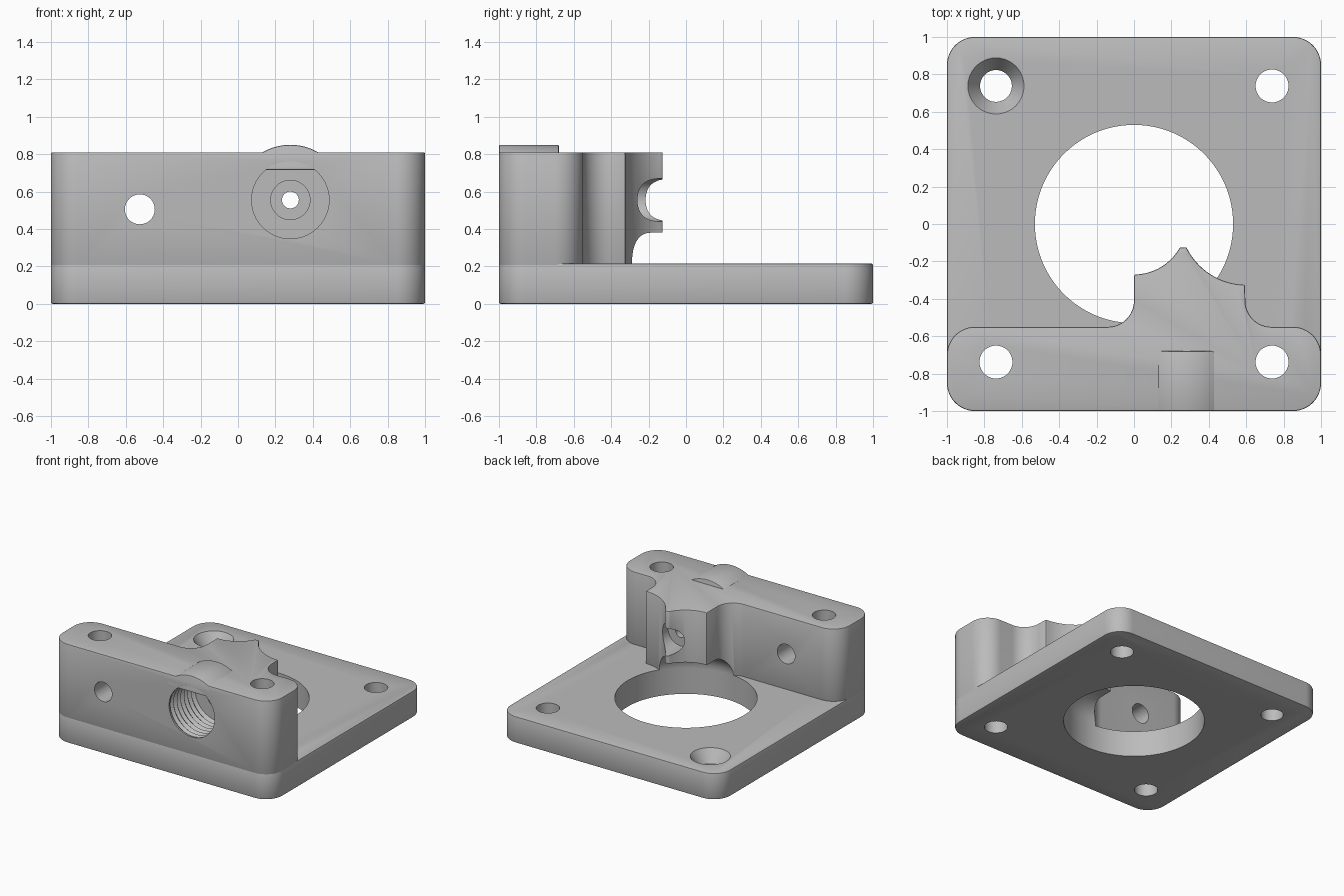
import bpy
import bmesh
from math import sin, cos, pi, radians
from mathutils import Matrix

cube = bpy.data.objects.get("Cube")
if cube:
    bpy.data.objects.remove(cube, do_unlink=True)

grey = bpy.data.materials.new("matte_grey")
grey.use_nodes = True
colour = (0.5, 0.5, 0.5, 1.0)
grey.diffuse_color = colour
grey.node_tree.nodes["Principled BSDF"].inputs["Base Color"].default_value = colour


def finish_mesh(bm, name):
    """Turn a bmesh into a linked object."""
    bmesh.ops.recalc_face_normals(bm, faces=bm.faces)
    mesh = bpy.data.meshes.new(name)
    bm.to_mesh(mesh)
    bm.free()
    obj = bpy.data.objects.new(name, mesh)
    bpy.context.collection.objects.link(obj)
    mesh.materials.append(grey)
    return obj


def arc(cx, cy, radius, start, end, steps=12):
    """Points along an arc, angles in degrees."""
    points = []
    for i in range(steps + 1):
        angle = radians(start + (end - start) * i / steps)
        points.append((cx + radius * cos(angle), cy + radius * sin(angle)))
    return points


def prism(name, outline, bottom, top, matrix=Matrix()):
    """Extrude an outline upwards, then place it."""
    bm = bmesh.new()
    low = [bm.verts.new((x, y, bottom)) for x, y in outline]
    high = [bm.verts.new((x, y, top)) for x, y in outline]
    bm.faces.new(low)
    bm.faces.new(high)
    count = len(outline)
    for i in range(count):
        j = (i + 1) % count
        bm.faces.new((low[i], low[j], high[j], high[i]))
    bm.transform(matrix)
    return finish_mesh(bm, name)


def lathe(name, profile, matrix=Matrix(), sides=64):
    """Revolve (radius, height) pairs into a closed solid."""
    bm = bmesh.new()
    rings = []
    for radius, height in profile:
        rings.append([bm.verts.new((radius * cos(2 * pi * i / sides),
                                    radius * sin(2 * pi * i / sides), height))
                      for i in range(sides)])
    for a, b in zip(rings, rings[1:]):
        for i in range(sides):
            j = (i + 1) % sides
            bm.faces.new((a[i], a[j], b[j], b[i]))
    bm.faces.new(rings[0])
    bm.faces.new(rings[-1])
    bm.transform(matrix)
    obj = finish_mesh(bm, name)
    obj.hide_render = True
    return obj


def apply_all(obj):
    bpy.ops.object.select_all(action='DESELECT')
    obj.select_set(True)
    bpy.context.view_layer.objects.active = obj
    for name in [m.name for m in obj.modifiers]:
        bpy.ops.object.modifier_apply(modifier=name)


def machine(obj, cutters, width=0.008):
    """Break the sharp edges, drill the cutters out and shade."""
    bevel = obj.modifiers.new("edge_break", 'BEVEL')
    bevel.width = width
    bevel.segments = 2
    bevel.limit_method = 'ANGLE'
    bevel.angle_limit = radians(50)
    bevel.use_clamp_overlap = False
    for cutter in cutters:
        cut = obj.modifiers.new(cutter.name, 'BOOLEAN')
        cut.operation = 'DIFFERENCE'
        cut.solver = 'EXACT'
        cut.object = cutter
    apply_all(obj)
    bpy.ops.object.shade_smooth_by_angle(angle=radians(30))


along_y = Matrix.Rotation(-pi / 2, 4, 'X')
plate_top, block_top = 0.215, 0.81
tube_x, tube_z = 0.28, 0.555
corner, inner = 0.15, 0.85

# Square base plate
plate_outline = (arc(inner, -inner, corner, -90, 0) + arc(inner, inner, corner, 0, 90)
                 + arc(-inner, inner, corner, 90, 180) + arc(-inner, -inner, corner, 180, 270))
base_plate = prism("base_plate", plate_outline, 0, plate_top)

# Upright block with the guide nose scooped by two round reliefs
block_outline = (
    arc(inner, -inner, corner, -90, 0)
    + arc(inner, -0.7, corner, 0, 90)
    + arc(0.735, -0.41, 0.14, -90, -180)
    + arc(0.6, 0.03, 0.355, -91, -154.3, 20)
    + arc(0, 0.01, 0.28, -29, -90, 16)
    + arc(-0.14, -0.41, 0.14, 0, -90)
    + arc(-inner, -0.7, corner, 90, 180)
    + arc(-inner, -inner, corner, 180, 270))
guide_block = prism("guide_block", block_outline, plate_top - 0.015, block_top)

# Raised crown over the threaded socket
crown = prism("socket_crown", arc(0, 0, 0.295, 33, 147, 24), -1, -0.68,
              Matrix.Translation((tube_x, 0, tube_z)) @ Matrix.Rotation(pi / 2, 4, 'X')
              @ Matrix.Scale(-1, 4, (0, 0, 1)))

# Central opening with a rounded roof inside the nose
opening = lathe("opening_cutter", [(0.53, -0.1), (0.53, 0.21)]
                + arc(0.37, 0.22, 0.16, 0, 90, 10), sides=96)

# Corner screw holes, one of them countersunk
screw = 0.738
screw_holes = []
for sx in (-1, 1):
    for sy in (-1, 1):
        if (sx, sy) == (-1, 1):
            shape = [(0.085, -0.1), (0.085, 0.12), (0.15, plate_top), (0.15, 0.4)]
        else:
            shape = [(0.088, -0.1), (0.088, 1)]
        place = Matrix.Translation((sx * screw, sy * screw, 0))
        screw_holes.append(lathe("screw_cutter", shape, place, 40))

# Pivot hole through the block
pivot = lathe("pivot_cutter", [(0.08, -1.1), (0.08, -0.4)],
              Matrix.Translation((-0.525, 0, 0.505)) @ along_y, 40)

# Threaded socket, tube seat, narrow feed hole and rear relief
socket_profile = [(0.207, -1.1)]
pitch = 0.046
for turn in range(7):
    y = -0.985 + turn * pitch
    socket_profile += [(0.207, y), (0.225, y + pitch / 2)]
socket_profile += [(0.207, -0.66), (0.105, -0.66), (0.105, -0.48), (0.045, -0.48),
                   (0.045, -0.33), (0.115, -0.33), (0.115, 0.1)]
socket = lathe("socket_cutter", socket_profile,
               Matrix.Translation((tube_x, 0, tube_z)) @ along_y)

# Cut everything out
machine(base_plate, [opening] + screw_holes)
front_holes = [hole for hole in screw_holes if hole.data.vertices[0].co.y < 0]
machine(guide_block, [opening, pivot, socket] + front_holes)
machine(crown, [])

for cutter in [opening, pivot, socket] + screw_holes:
    bpy.data.objects.remove(cutter, do_unlink=True)
